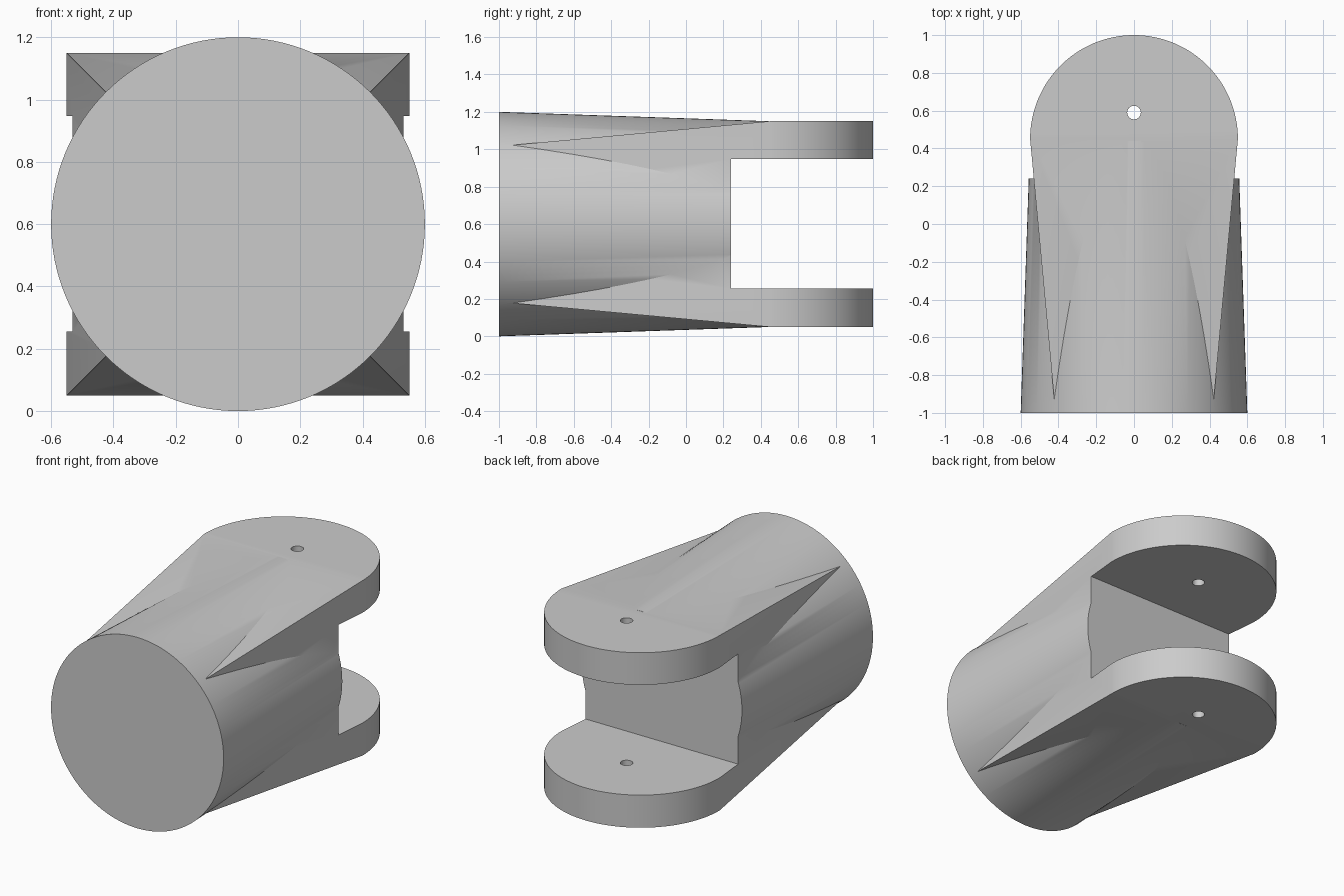
import bpy
import bmesh
from math import cos, sin, pi
from mathutils import Matrix, Vector

MID = 0.6        # height of the long axis
EAR_Y = 0.45     # where the taper ends and the rounded ears begin
HALF = 0.55      # half width of the square end

cube = bpy.data.objects.get("Cube")
if cube:
    bpy.data.objects.remove(cube, do_unlink=True)

grey = bpy.data.materials.new("light grey")
grey.use_nodes = True
colour = (0.6, 0.6, 0.6, 1)
grey.diffuse_color = colour
grey.node_tree.nodes["Principled BSDF"].inputs["Base Color"].default_value = colour


def add_object(name, bm):
    bmesh.ops.recalc_face_normals(bm, faces=bm.faces)
    mesh = bpy.data.meshes.new(name)
    bm.to_mesh(mesh)
    bm.free()
    mesh.materials.append(grey)
    obj = bpy.data.objects.new(name, mesh)
    bpy.context.collection.objects.link(obj)
    return obj


def add_cone(name, r1, r2, depth, matrix, segments):
    bm = bmesh.new()
    bmesh.ops.create_cone(bm, cap_ends=True, segments=segments, radius1=r1,
                          radius2=r2, depth=depth, matrix=matrix)
    return add_object(name, bm)


def combine(target, tool, operation):
    mod = target.modifiers.new(tool.name, 'BOOLEAN')
    mod.object = tool
    mod.operation = operation
    mod.solver = 'EXACT'
    bpy.context.view_layer.objects.active = target
    bpy.ops.object.modifier_apply(modifier=mod.name)
    bpy.data.objects.remove(tool, do_unlink=True)


# Square taper running back into the rounded ears
bm = bmesh.new()
front = 0.416
arc = [(HALF * cos(pi * i / 64), EAR_Y + HALF * sin(pi * i / 64)) for i in range(65)]
for side in (-1, 1):
    for x in (-front, front):
        bm.verts.new((x, -0.999, MID + side * front))
    for x, y in arc:
        bm.verts.new((x, y, MID + side * HALF))
bmesh.ops.convex_hull(bm, input=bm.verts)
bmesh.ops.dissolve_limit(bm, angle_limit=0.005, verts=bm.verts, edges=bm.edges)
body = add_object("clevis_body", bm)

# Round tapered shank
end = EAR_Y - 0.01
depth = end + 1
turn = Matrix.Translation((0, -1 + depth / 2, MID)) @ Matrix.Rotation(-pi / 2, 4, 'X')
shank = add_cone("round_shank", 0.6, 0.5503, depth, turn, 128)
combine(body, shank, 'UNION')

# Slot between the two ears
bm = bmesh.new()
slot_low, slot_high = 0.255, 0.948
bmesh.ops.create_cube(bm, size=1)
for v in bm.verts:
    v.co = Vector((v.co.x * 3, 0.24 if v.co.y < 0 else 1.5,
                   slot_low if v.co.z < 0 else slot_high))
combine(body, add_object("slot_cutter", bm), 'DIFFERENCE')

# Pin hole through both ears, stopping clear of the slot wall
hole = add_cone("pin_hole_cutter", 0.036, 0.036, 2,
                Matrix.Translation((0, 0.59, MID)), 32)
combine(body, hole, 'DIFFERENCE')

# Smooth the curved sides and keep the edges crisp
bpy.ops.object.select_all(action='DESELECT')
body.select_set(True)
bpy.context.view_layer.objects.active = body
bpy.ops.object.shade_smooth_by_angle(angle=pi / 6)
